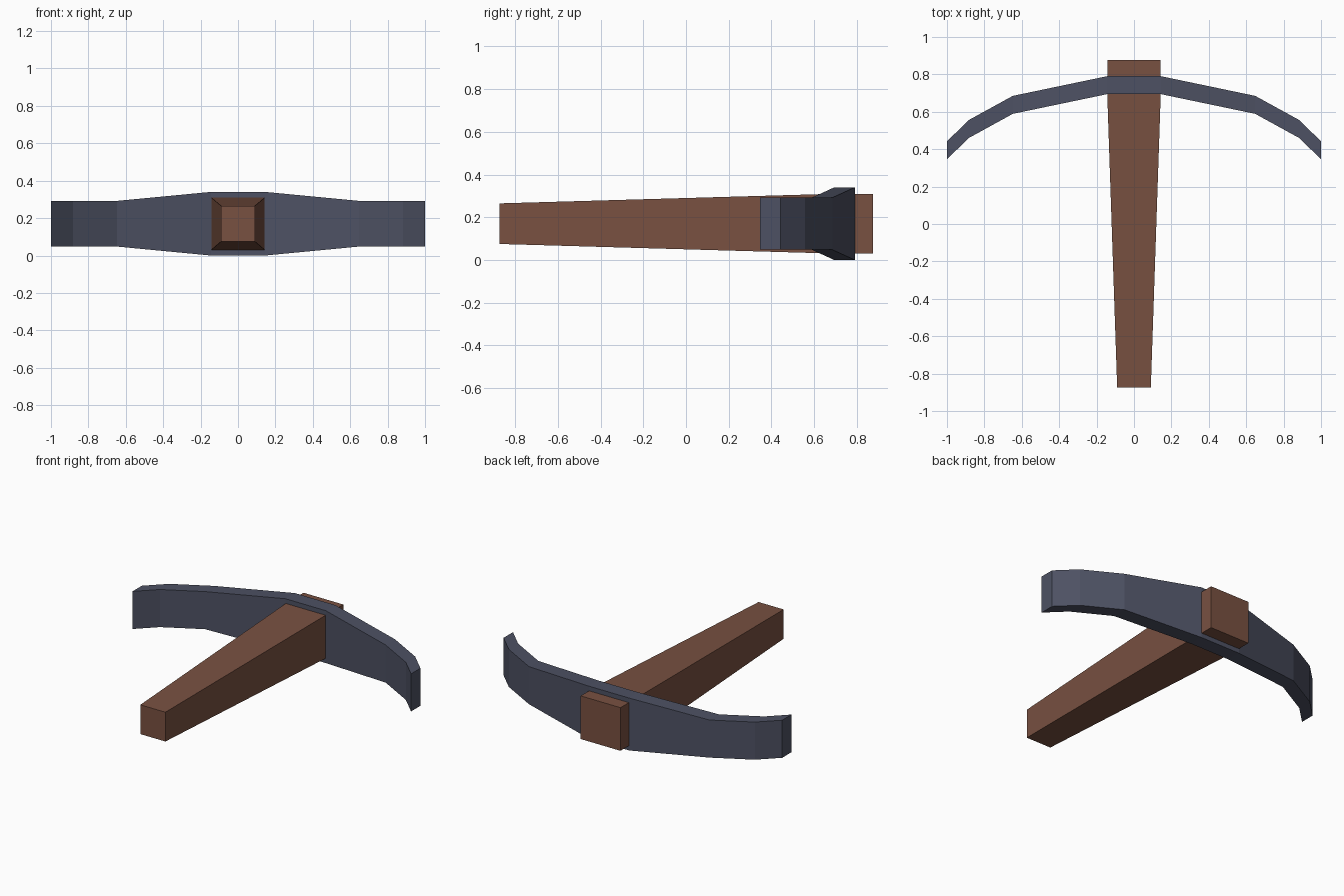
import bpy

if "Cube" in bpy.data.objects:
    bpy.data.objects.remove(bpy.data.objects["Cube"])


def material(name, rgb):
    m = bpy.data.materials.new(name)
    m.diffuse_color = (*rgb, 1)
    m.use_nodes = True
    m.node_tree.nodes["Principled BSDF"].inputs["Base Color"].default_value = m.diffuse_color
    return m


def loft(name, rings, mat):
    """Skin a run of four-cornered rings and cap both ends."""
    verts = [v for ring in rings for v in ring]
    n = len(rings)
    faces = [(4*i + j, 4*i + 4 + j, 4*i + 4 + (j + 1) % 4, 4*i + (j + 1) % 4)
             for i in range(n - 1) for j in range(4)]
    faces += [(0, 1, 2, 3), tuple(4*(n - 1) + j for j in (3, 2, 1, 0))]
    mesh = bpy.data.meshes.new(name)
    mesh.from_pydata(verts, [], faces)
    mesh.materials.append(mat)
    obj = bpy.data.objects.new(name, mesh)
    bpy.context.collection.objects.link(obj)
    return obj


wood = material("brown wood", (0.19, 0.082, 0.053))
iron = material("dark iron", (0.075, 0.083, 0.125))
MID = 0.17  # height of the centre line

# Tapered handle: y, half width, half height
handle = [(-0.873, 0.09, 0.095), (0.695, 0.143, 0.14), (0.876, 0.143, 0.14)]
loft("handle", [[(-w, y, MID - h), (-w, y, MID + h), (w, y, MID + h), (w, y, MID - h)]
                for y, w, h in handle], wood)

# Curved pick head: x, front y, half height, mirrored to both sides
half = [(0.145, 0.694, 0.17), (0.648, 0.589, 0.122),
        (0.883, 0.46, 0.122), (1.0, 0.346, 0.122)]
stations = [(-x, y, h) for x, y, h in reversed(half)] + half
loft("pick_head", [[(x, y, MID - h), (x, y + 0.096, MID - h),
                    (x, y + 0.096, MID + h), (x, y, MID + h)]
                   for x, y, h in stations], iron)

# Make every face point outward
import bmesh
for obj in bpy.context.collection.objects:
    bm = bmesh.new()
    bm.from_mesh(obj.data)
    bmesh.ops.recalc_face_normals(bm, faces=bm.faces)
    bm.to_mesh(obj.data)
    bm.free()
